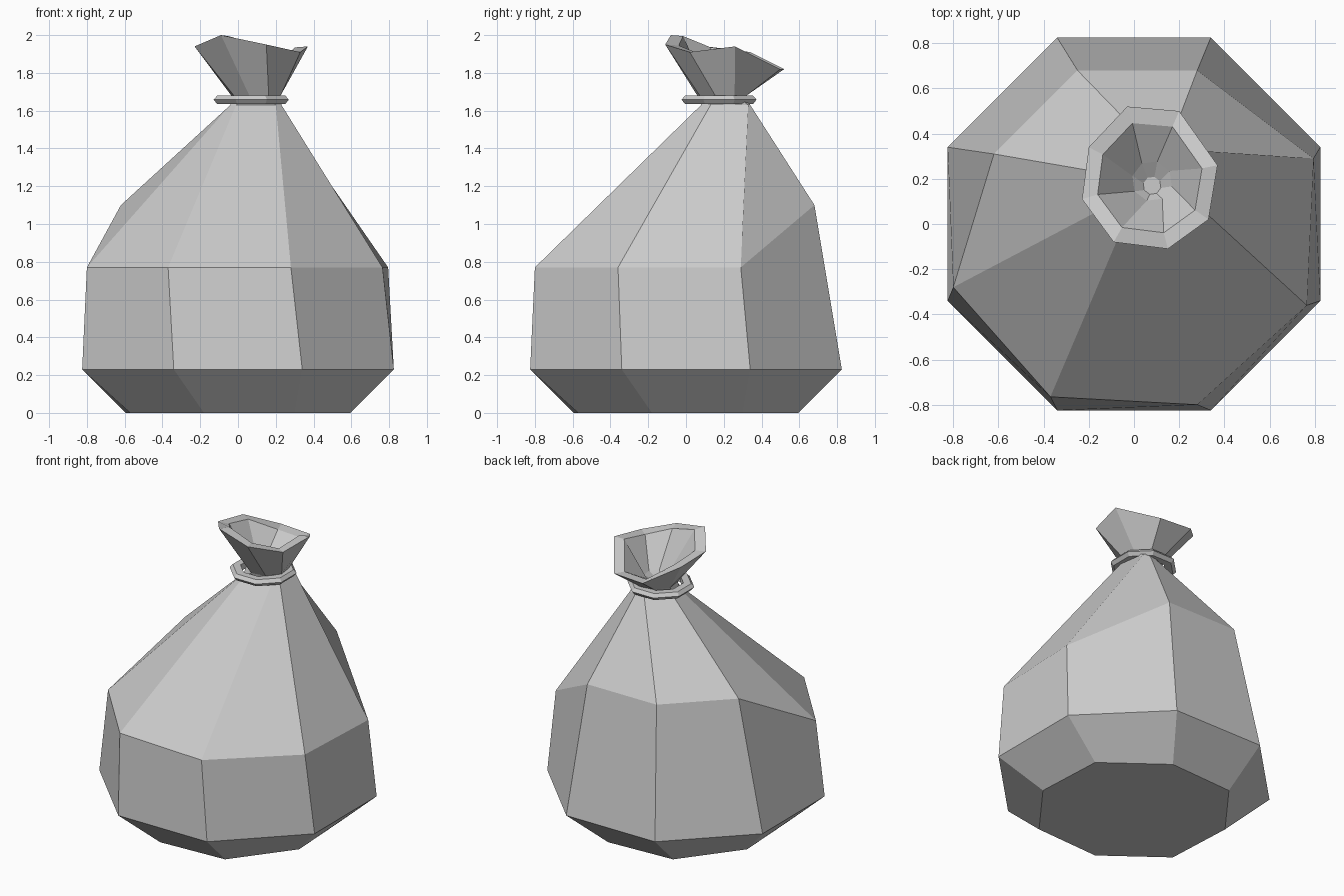
import bpy, bmesh
from math import cos, sin, radians

if "Cube" in bpy.data.objects:
    bpy.data.objects.remove(bpy.data.objects["Cube"])


def loft(name, rings, cap_start=False, cap_end=False, closed=False):
    """Skin a stack of eight-point rings with quads."""
    bm = bmesh.new()
    rows = [[bm.verts.new(p) for p in ring] for ring in rings]
    pairs = list(zip(rows, rows[1:]))
    if closed:
        pairs.append((rows[-1], rows[0]))
    for a, b in pairs:
        for i in range(8):
            j = (i + 1) % 8
            bm.faces.new((a[i], a[j], b[j], b[i]))
    if cap_start:
        bm.faces.new(rows[0][::-1])
    if cap_end:
        bm.faces.new(rows[-1])
    bmesh.ops.recalc_face_normals(bm, faces=bm.faces)
    mesh = bpy.data.meshes.new(name)
    bm.to_mesh(mesh)
    bm.free()
    ob = bpy.data.objects.new(name, mesh)
    bpy.context.collection.objects.link(ob)
    return ob


def four_fold(p, q, z):
    """Repeat two corners around the z axis in quarter turns."""
    ring = []
    for _ in range(4):
        ring += [(p[0], p[1], z), (q[0], q[1], z)]
        p, q = (-p[1], p[0]), (-q[1], q[0])
    return ring


def octagon(cx, cy, r, z, turn=22.5):
    return [(cx + r * cos(radians(turn + 45 * i)),
             cy + r * sin(radians(turn + 45 * i)), z) for i in range(8)]


# Sack rings, counter-clockwise from the right-back corner
base = four_fold((.57, .30), (.18, .595), 0)
belly = four_fold((.825, .34), (.34, .825), .23)
shoulder = [(.795, .29, .77), (.28, .68, 1.1), (-.25, .68, 1.1), (-.62, .31, 1.1),
            (-.80, -.28, .77), (-.37, -.765, .77), (.28, -.80, .77), (.765, -.36, .77)]
neck = [(.20, .33), (.15, .34), (.09, .33), (-.04, .21),
        (-.04, .12), (-.01, .08), (.20, .08), (.23, .13)]
neck = [(x, y, 1.63) for x, y in neck]
waist = octagon(.095, .19, .135, 1.68, 30)

# Flared open mouth with a thick rim
rim = [(.37, .26, 1.94), (.20, .50, 1.82), (-.03, .52, 1.82), (-.20, .34, 1.91),
       (-.23, .11, 1.94), (-.09, -.08, 2.0), (.15, -.11, 1.95), (.33, .02, 1.91)]
cx, cy = .07, .2
inner = [(cx + (x - cx) * .77, cy + (y - cy) * .77, z - .005) for x, y, z in rim]
throat = octagon(.08, .19, .09, 1.72, 30)
floor = octagon(.08, .17, .04, 1.68, 30)
loft("sack", [base, belly, shoulder, neck, waist, rim, inner, throat, floor],
     cap_start=True, cap_end=True)

# Cord tied around the neck
cord = [octagon(.07, .175, r, z) for r, z in
        ((.195, 1.635), (.215, 1.658), (.195, 1.68), (.145, 1.68), (.145, 1.635))]
loft("tie_cord", cord, closed=True)
